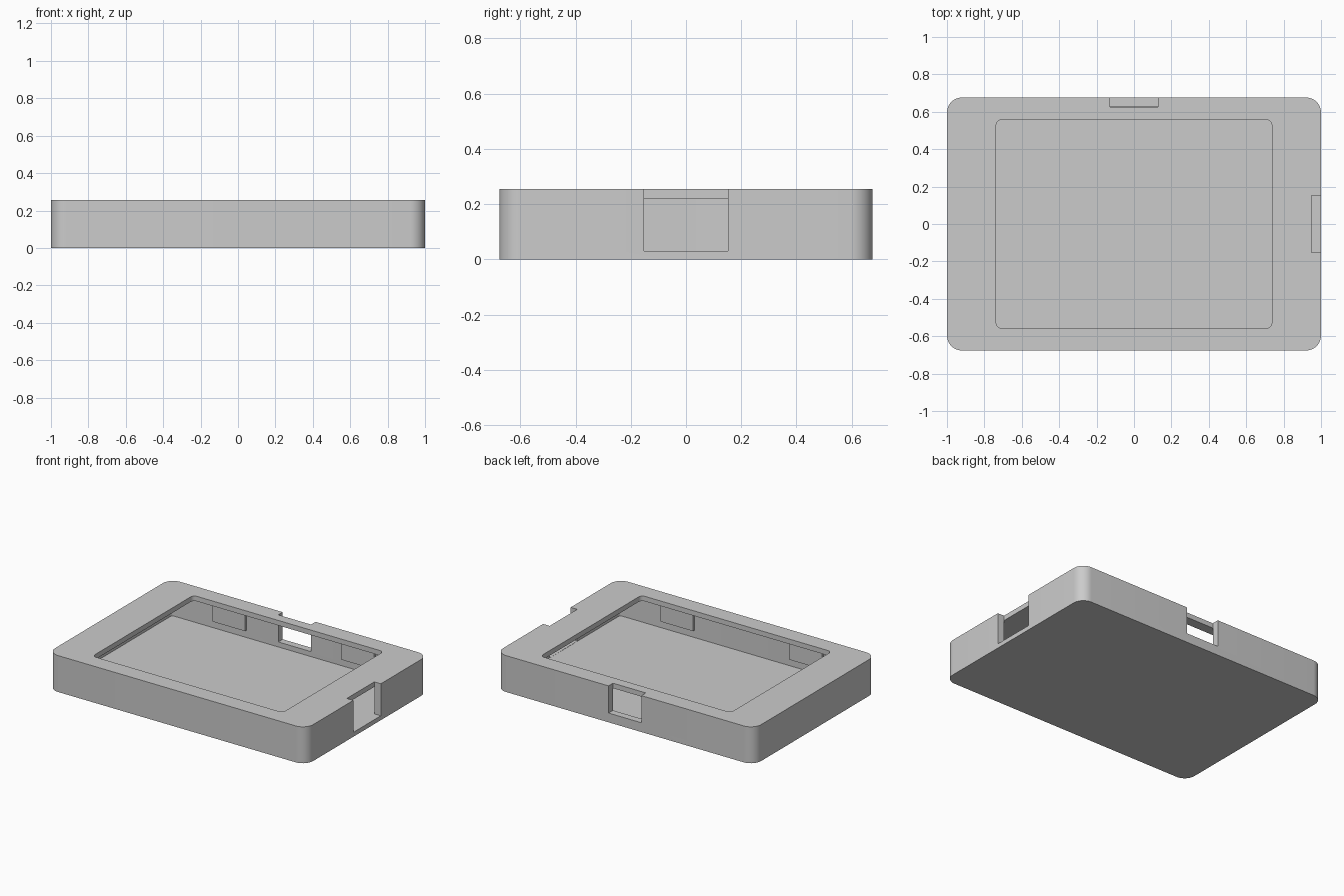
import bpy
import bmesh
import math
from mathutils import Vector

if "Cube" in bpy.data.objects:
    bpy.data.objects.remove(bpy.data.objects["Cube"], do_unlink=True)

grey = bpy.data.materials.new("light grey plastic")
grey.use_nodes = True
grey.diffuse_color = (0.6, 0.6, 0.6, 1)
grey.node_tree.nodes["Principled BSDF"].inputs["Base Color"].default_value = (0.6, 0.6, 0.6, 1)


def block(name, x, y, z, radius=0, steps=10):
    """Upright prism over the ranges x, y, z with optionally rounded corners."""
    bm = bmesh.new()
    outline = []
    for i, (cx, cy) in enumerate([(x[1], y[1]), (x[0], y[1]), (x[0], y[0]), (x[1], y[0])]):
        if radius == 0:
            outline.append((cx, cy, z[0]))
            continue
        sx = 1 if cx == x[1] else -1
        sy = 1 if cy == y[1] else -1
        for k in range(steps + 1):
            a = (i + k / steps) * math.pi / 2
            outline.append((cx - sx * radius + radius * math.cos(a),
                            cy - sy * radius + radius * math.sin(a), z[0]))
    face = bm.faces.new([bm.verts.new(p) for p in outline])
    top = bmesh.ops.extrude_face_region(bm, geom=[face])
    moved = [v for v in top["geom"] if isinstance(v, bmesh.types.BMVert)]
    bmesh.ops.translate(bm, verts=moved, vec=Vector((0, 0, z[1] - z[0])))
    bmesh.ops.recalc_face_normals(bm, faces=bm.faces)
    mesh = bpy.data.meshes.new(name)
    bm.to_mesh(mesh)
    bm.free()
    mesh.materials.append(grey)
    obj = bpy.data.objects.new(name, mesh)
    bpy.context.collection.objects.link(obj)
    return obj


def select(obj):
    bpy.ops.object.select_all(action="DESELECT")
    obj.select_set(True)
    bpy.context.view_layer.objects.active = obj


def carve(target, cutter):
    cutter.hide_render = True
    mod = target.modifiers.new("carve", "BOOLEAN")
    mod.operation = "DIFFERENCE"
    mod.solver = "EXACT"
    mod.object = cutter
    select(target)
    bpy.ops.object.modifier_apply(modifier=mod.name)
    bpy.data.objects.remove(cutter, do_unlink=True)


HEIGHT, FLOOR, LID = 0.255, 0.03, 0.22
IN_X, IN_Y = 0.95, 0.627

# Hollow case with a display window in the top
case = block("case_shell", (-1, 1), (-0.676, 0.676), (0, HEIGHT), 0.08)
carve(case, block("cavity", (-IN_X, IN_X), (-IN_Y, IN_Y), (FLOOR, LID), 0.02, 4))
carve(case, block("window", (-0.737, 0.737), (-0.558, 0.558), (LID - 0.05, 0.4), 0.03, 6))

# Connector slots through the side and back walls, open at the top
carve(case, block("side_slot", (IN_X - 0.0005, 1.2), (-0.152, 0.152), (FLOOR + 0.001, 0.4)))
carve(case, block("back_slot", (-0.127, 0.127), (IN_Y - 0.0005, 0.9), (0.065, 0.4)))

select(case)
bpy.ops.object.shade_smooth_by_angle(angle=math.radians(30))

# Thin snap tabs on the inside of the long walls
for wall, sy in (("back", 1), ("front", -1)):
    for side, sx in (("left", 1), ("right", -1)):
        ys = sorted((sy * (IN_Y - 0.015), sy * (IN_Y + 0.005)))
        block(f"{wall}_{side}_tab", (sx * 0.5 - 0.125, sx * 0.5 + 0.125), ys, (0.08, LID + 0.003))
